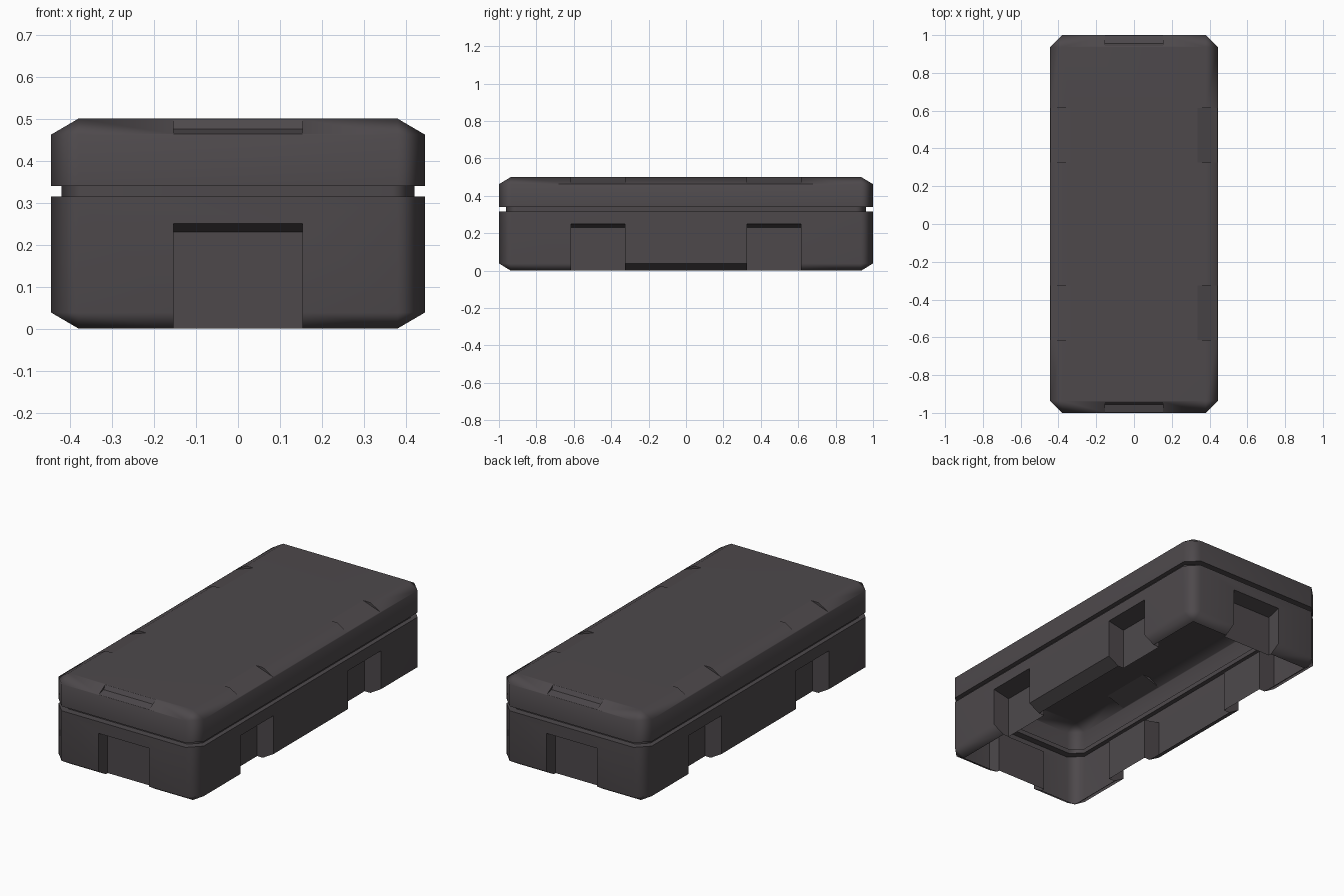
import bpy, bmesh

if "Cube" in bpy.data.objects:
    bpy.data.objects.remove(bpy.data.objects["Cube"])

# one dark plastic colour
mat = bpy.data.materials.new("dark grey plastic")
mat.diffuse_color = (0.075, 0.066, 0.071, 1)
mat.use_nodes = True
mat.node_tree.nodes["Principled BSDF"].inputs["Base Color"].default_value = mat.diffuse_color


def make_object(name, bm):
    bmesh.ops.recalc_face_normals(bm, faces=bm.faces)
    me = bpy.data.meshes.new(name)
    bm.to_mesh(me)
    bm.free()
    me.materials.append(mat)
    ob = bpy.data.objects.new(name, me)
    bpy.context.collection.objects.link(ob)
    return ob


def ring(bm, z, hx, hy, c):
    # octagonal outline with cut corners
    pts = [(hx, -hy + c), (hx, hy - c), (hx - c, hy), (-hx + c, hy),
           (-hx, hy - c), (-hx, -hy + c), (-hx + c, -hy), (hx - c, -hy)]
    return [bm.verts.new((x, y, z)) for x, y in pts]


# case shell: base, groove and lid lofted through outlines
sections = [(0, .38, .937, 0), (.038, .445, 1, .065), (.315, .445, 1, .065),
            (.315, .42, .963, .055), (.34, .42, .963, .055),
            (.34, .445, 1, .065), (.462, .445, 1, .065), (.5, .38, .937, 0)]
bm = bmesh.new()
rings = [ring(bm, *s) for s in sections]
for a, b in zip(rings, rings[1:]):
    for i in range(8):
        j = (i + 1) % 8
        bm.faces.new((a[i], a[j], b[j], b[i]))
bm.faces.new(rings[0][::-1])
bm.faces.new(rings[-1])
bmesh.ops.remove_doubles(bm, verts=bm.verts, dist=1e-5)
case = make_object("storage_case", bm)


def prism(bm, profile, w0, w1, place):
    a = [bm.verts.new(place(u, w0, z)) for u, z in profile]
    b = [bm.verts.new(place(u, w1, z)) for u, z in profile]
    n = len(profile)
    for i in range(n):
        j = (i + 1) % n
        bm.faces.new((a[i], a[j], b[j], b[i]))
    bm.faces.new(a[::-1])
    bm.faces.new(b)


# notch profiles as (distance outward, height)
side_low = [(.6, -.1), (.345, -.1), (.345, .23), (.445, .25), (.6, .28)]
side_lid = [(.306, .51), (.445, .463), (.6, .463), (.6, .6), (.306, .6)]
end_low = [(1.2, -.1), (.92, -.1), (.92, .23), (1, .25), (1.2, .3)]
end_lid = [(.94, .6), (.94, .5), (.955, .475), (1, .463), (1.2, .463), (1.2, .6)]

bm = bmesh.new()
for s in (-1, 1):
    for p in (side_low, side_lid):
        for w0, w1 in ((-.615, -.325), (.325, .615)):
            prism(bm, p, w0, w1, lambda u, w, z: (s * u, w, z))
    for p in (end_low, end_lid):
        prism(bm, p, -.154, .154, lambda u, w, z: (w, s * u, z))
cutter = make_object("notch_cutter", bm)
cutter.hide_render = True

# cut notches
mod = case.modifiers.new("notches", 'BOOLEAN')
mod.operation = 'DIFFERENCE'
mod.solver = 'EXACT'
mod.object = cutter
bpy.context.view_layer.objects.active = case
case.select_set(True)
cutter.select_set(False)
bpy.ops.object.modifier_apply(modifier=mod.name)
bpy.data.objects.remove(cutter)

# open the underside
bm = bmesh.new()
bm.from_mesh(case.data)
bmesh.ops.delete(bm, geom=[f for f in bm.faces if all(v.co.z < .001 for v in f.verts)],
                 context='FACES')
bm.to_mesh(case.data)
bm.free()

# soft chamfers, crisp groove and notch edges
bpy.ops.object.shade_smooth_by_angle(angle=1.13)


def in_notch(v):
    x, y = abs(v.co.x), abs(v.co.y)
    return (x < .156 and y > .915) or (.323 < y < .617 and x > .333)


bm = bmesh.new()
bm.from_mesh(case.data)
for f in bm.faces:
    if all(in_notch(v) for v in f.verts):
        for e in f.edges:
            e.smooth = False
bm.to_mesh(case.data)
bm.free()
wn = case.modifiers.new("weighted_normals", 'WEIGHTED_NORMAL')
wn.keep_sharp = True
